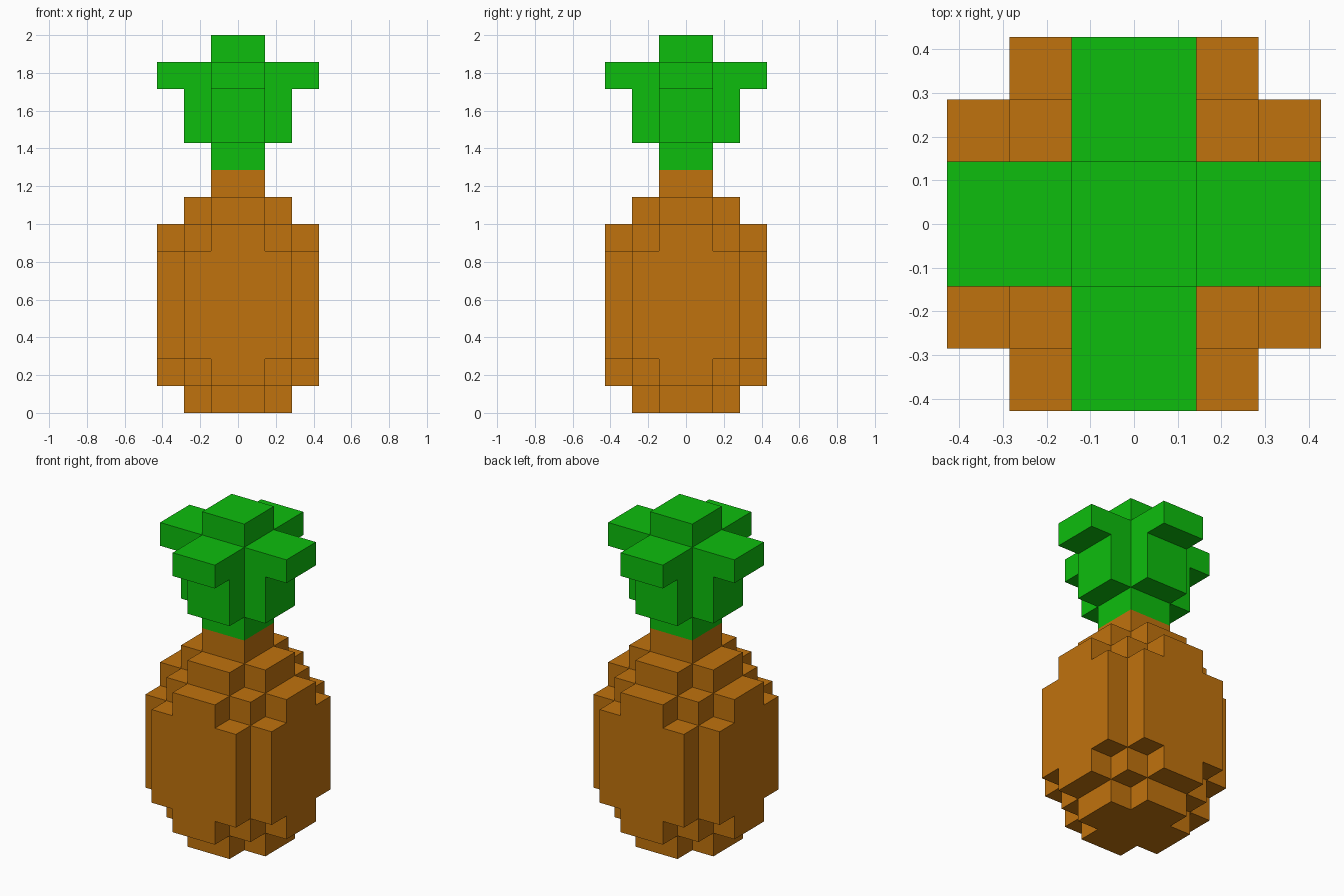
import bpy
import bmesh
from itertools import product
from mathutils import Vector

UNIT = 1 / 7  # edge of one block

cube = bpy.data.objects.get("Cube")
if cube:
    bpy.data.objects.remove(cube, do_unlink=True)


def make_material(name, rgb):
    mat = bpy.data.materials.new(name)
    mat.use_nodes = True
    mat.diffuse_color = (*rgb, 1)
    mat.node_tree.nodes["Principled BSDF"].inputs["Base Color"].default_value = (*rgb, 1)
    return mat


def plus(arm, width=1):
    """Cross made of two rectangles, given by their half sizes."""
    return [(arm, width), (width, arm)]


def stepped_solid(name, layers, base, mat):
    """Stack one-block layers, each a union of centred rectangles; keep only the outer skin."""
    cells = set()
    for k, rects in enumerate(layers):
        for i, j in product(range(-3, 3), repeat=2):
            if any(abs(i + .5) < a and abs(j + .5) < b for a, b in rects):
                cells.add((i, j, base + k))

    bm = bmesh.new()
    corners = {}

    def corner(p):
        key = tuple(round(c) for c in p)
        if key not in corners:
            corners[key] = bm.verts.new(Vector(key) * UNIT)
        return corners[key]

    for cell in cells:
        middle = Vector(cell) + Vector((.5, .5, .5))
        for axis, side in product(range(3), (-1, 1)):
            n = Vector((0, 0, 0))
            n[axis] = side
            if tuple(round(c) for c in Vector(cell) + n) in cells:
                continue
            u = Vector((0, 0, 0))
            u[(axis + 1) % 3] = 1
            v = n.cross(u)
            bm.faces.new([corner(middle + (n + u * s + v * t) / 2)
                          for s, t in ((-1, -1), (1, -1), (1, 1), (-1, 1))])

    # Merge flat neighbouring squares into large faces
    bmesh.ops.dissolve_limit(bm, angle_limit=0.01, verts=bm.verts[:], edges=bm.edges[:])
    mesh = bpy.data.meshes.new(name)
    bm.to_mesh(mesh)
    bm.free()
    mesh.materials.append(mat)
    obj = bpy.data.objects.new(name, mesh)
    bpy.context.collection.objects.link(obj)
    return obj


orange = make_material("orange_brown", (0.53, 0.17, 0.004))
green = make_material("leaf_green", (0.004, 0.515, 0.004))

core = [(1, 1)]
shoulder = plus(3) + [(2, 2)]

# Rounded fruit body, ending in a narrow neck
fruit_layers = [plus(2), shoulder] + [plus(3, 2)] * 4 + [shoulder, plus(2), core]
stepped_solid("fruit_body", fruit_layers, 0, orange)

# Leaf crown: stem, cross-shaped leaves, drooping tips, top tuft
crown_layers = [core, plus(2), plus(2), plus(3), core]
stepped_solid("leaf_crown", crown_layers, len(fruit_layers), green)
